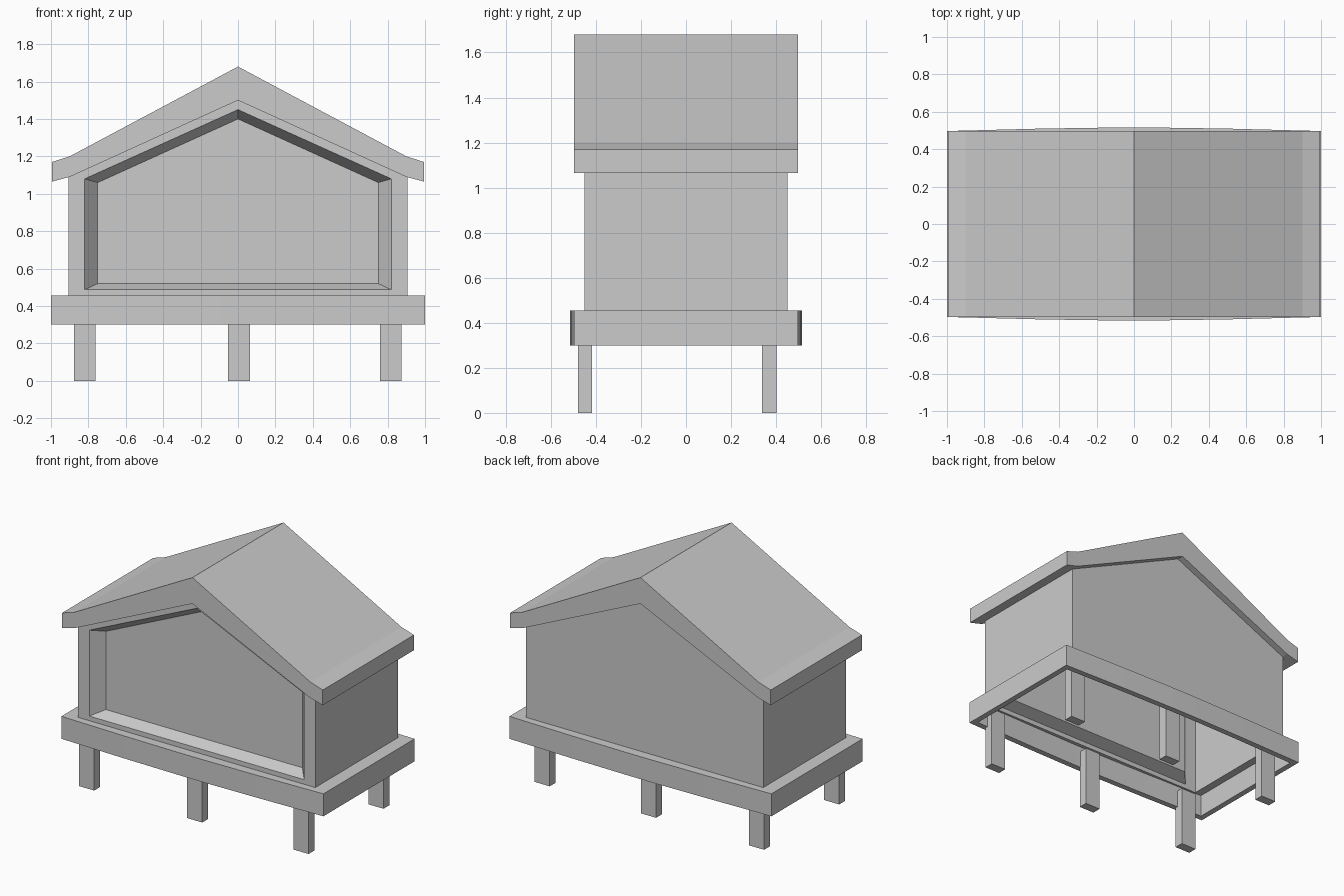
import bpy, bmesh

if "Cube" in bpy.data.objects:
    bpy.data.objects.remove(bpy.data.objects["Cube"])


def make(name, loops, caps=(), closed=False):
    """Skin matching point loops with quads; cap the loops listed in caps."""
    bm = bmesh.new()
    rings = [[bm.verts.new(p) for p in loop] for loop in loops]
    pairs = list(zip(rings, rings[1:]))
    for a, b in pairs:
        n = len(a)
        for i in range(n):
            j = (i + 1) % n
            bm.faces.new((a[i], a[j], b[j], b[i]))
    for c in caps:
        bm.faces.new(rings[c])
    bmesh.ops.recalc_face_normals(bm, faces=bm.faces)
    mesh = bpy.data.meshes.new(name)
    bm.to_mesh(mesh)
    bm.free()
    obj = bpy.data.objects.new(name, mesh)
    bpy.context.collection.objects.link(obj)
    return obj


def gable(w, bottom, eave, peak, y):
    """Five-sided house outline at depth y."""
    pts = [(-w, bottom), (w, bottom), (w, eave), (0, peak), (-w, eave)]
    return [(x, y, z) for x, z in pts]


# House shell: back wall, side walls, front wall with a splayed recess
house = make("house_walls", [
    gable(0.905, 0.455, 1.09, 1.5, 0.45),
    gable(0.905, 0.455, 1.09, 1.5, -0.45),
    gable(0.82, 0.487, 1.08, 1.45, -0.45),
    gable(0.75, 0.52, 1.06, 1.4, -0.37)], caps=(0, -1))

# Open underside: remove the floor of the shell
bm = bmesh.new()
bm.from_mesh(house.data)
floor = [f for f in bm.faces if all(abs(v.co.z - 0.455) < 1e-4 for v in f.verts)]
bmesh.ops.delete(bm, geom=floor, context='FACES')
bm.to_mesh(house.data)
bm.free()

# Roof: bent slab with flared eaves
half = [(1, 1.17), (0.905, 1.2), (0, 1.68)]
under = [(0, 1.5), (0.905, 1.09), (1, 1.065)]
profile = (half + [(-x, z) for x, z in half[1::-1]]
           + [(-x, z) for x, z in under[::-1]] + under[1:])
make("roof", [[(x * 0.995, y, z) for x, z in profile] for y in (-0.497, 0.497)],
     caps=(0, -1))

# Base skirt: slightly bowed front and back, hollow underneath
bow = [(-1, 0.497), (-0.5, 0.51), (-0.1, 0.516), (0.1, 0.516), (0.5, 0.51), (1, 0.497)]


def skirt(z, sx=1.0, inset=0.0, flat=None):
    side = [(x * sx, flat if flat else y - inset) for x, y in bow]
    return [(x, -y, z) for x, y in side] + [(x, y, z) for x, y in side[::-1]]


make("base_skirt", [
    skirt(0.455, 0.905, flat=0.45), skirt(0.455), skirt(0.3),
    skirt(0.3, 0.96, 0.04), skirt(0.455, 0.96, 0.04)])

# Legs: three in front, three at the back
for row, y0, y1 in (("front", -0.48, -0.417), ("back", 0.337, 0.402)):
    for label, x in (("left", -0.82), ("middle", 0.005), ("right", 0.817)):
        corners = [(x - 0.058, y0), (x + 0.058, y0), (x + 0.058, y1), (x - 0.058, y1)]
        make(f"{row}_{label}_leg",
             [[(a, b, z) for a, b in corners] for z in (0, 0.42)], caps=(0, -1))
